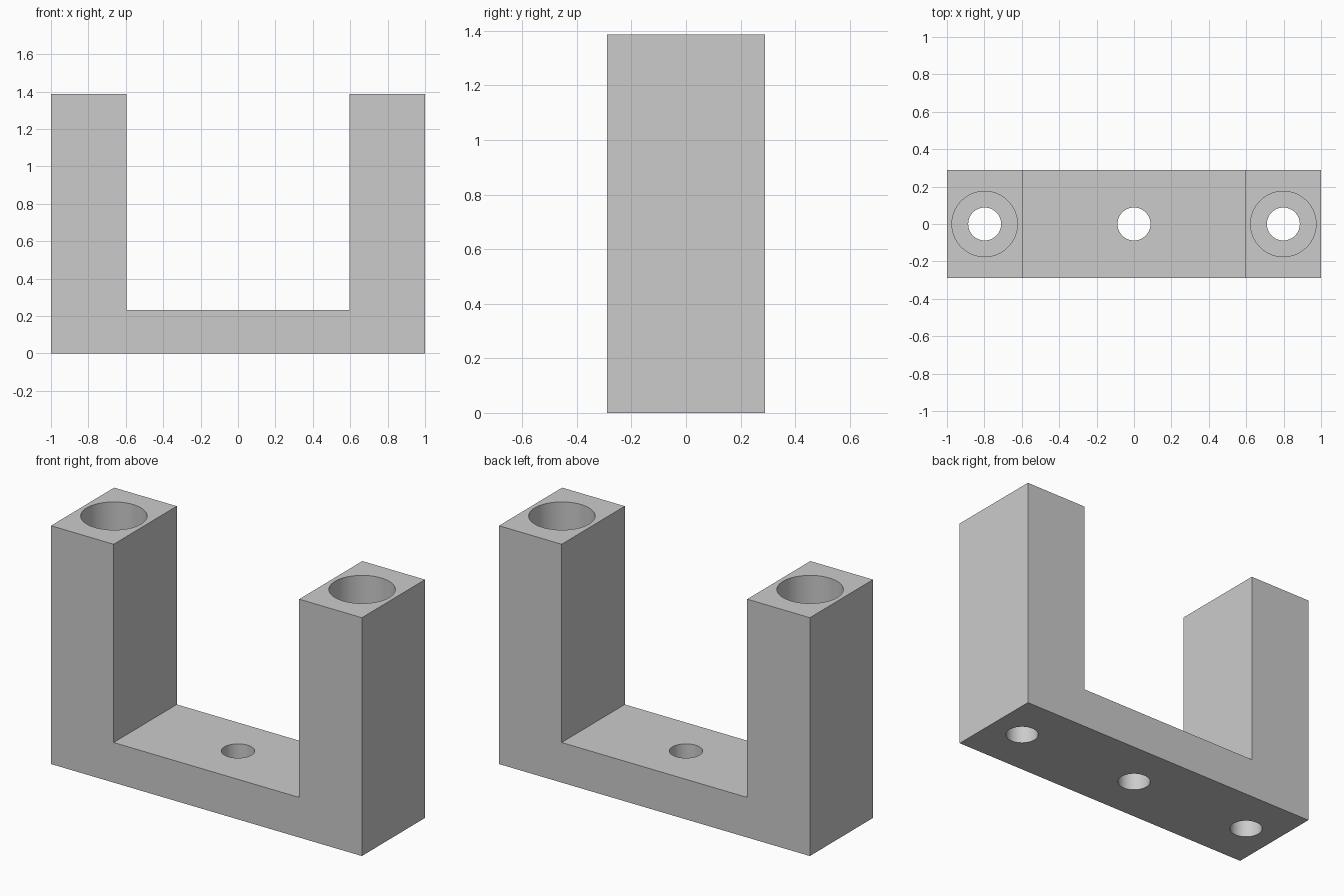
import bpy, bmesh, math

default_cube = bpy.data.objects.get("Cube")
if default_cube:
    bpy.data.objects.remove(default_cube, do_unlink=True)

HALF_DEPTH = 0.29
HEIGHT = 1.386
BASE = 0.233
INNER = 0.597
LEG_X = (1 + INNER) / 2

grey = bpy.data.materials.new("plain grey")
grey.use_nodes = True
colour = (0.6, 0.6, 0.6, 1)
grey.diffuse_color = colour
grey.node_tree.nodes["Principled BSDF"].inputs["Base Color"].default_value = colour


def finish(bm, name):
    mesh = bpy.data.meshes.new(name)
    bmesh.ops.recalc_face_normals(bm, faces=bm.faces)
    bm.to_mesh(mesh)
    bm.free()
    obj = bpy.data.objects.new(name, mesh)
    mesh.materials.append(grey)
    bpy.context.collection.objects.link(obj)
    return obj


# U-shaped bracket body, extruded front to back
half = [(1, 0), (1, HEIGHT), (INNER, HEIGHT), (INNER, BASE)]
outline = half + [(-x, z) for x, z in reversed(half)]
bm = bmesh.new()
profile = bm.faces.new([bm.verts.new((x, -HALF_DEPTH, z)) for x, z in outline])
side = bmesh.ops.extrude_face_region(bm, geom=[profile], use_keep_orig=True)
moved = [v for v in side["geom"] if isinstance(v, bmesh.types.BMVert)]
bmesh.ops.translate(bm, verts=moved, vec=(0, 2 * HALF_DEPTH, 0))
body = finish(bm, "bracket_body")


def bore(name, x, radius, bottom, top):
    """Cut a vertical round hole through the body."""
    bpy.ops.mesh.primitive_cylinder_add(vertices=64, radius=radius, depth=top - bottom,
                                        location=(x, 0, (top + bottom) / 2))
    cutter = bpy.context.object
    cutter.name = name
    cutter.hide_render = True
    cutter.data.materials.append(grey)
    mod = body.modifiers.new(name, "BOOLEAN")
    mod.operation = "DIFFERENCE"
    mod.solver = "EXACT"
    mod.object = cutter
    bpy.context.view_layer.objects.active = body
    bpy.ops.object.modifier_apply(modifier=name)
    bpy.data.objects.remove(cutter, do_unlink=True)


# Wide screw wells down the legs, then the narrow through holes
for x in (-LEG_X, LEG_X):
    bore("leg_well", x, 0.175, BASE, HEIGHT + 0.1)
for x in (-LEG_X, 0, LEG_X):
    bore("screw_hole", x, 0.088, -0.1, BASE + 0.1)

# Smooth bores with crisp edges
bpy.ops.object.select_all(action="DESELECT")
body.select_set(True)
bpy.context.view_layer.objects.active = body
bpy.ops.object.shade_smooth_by_angle(angle=math.radians(30))
